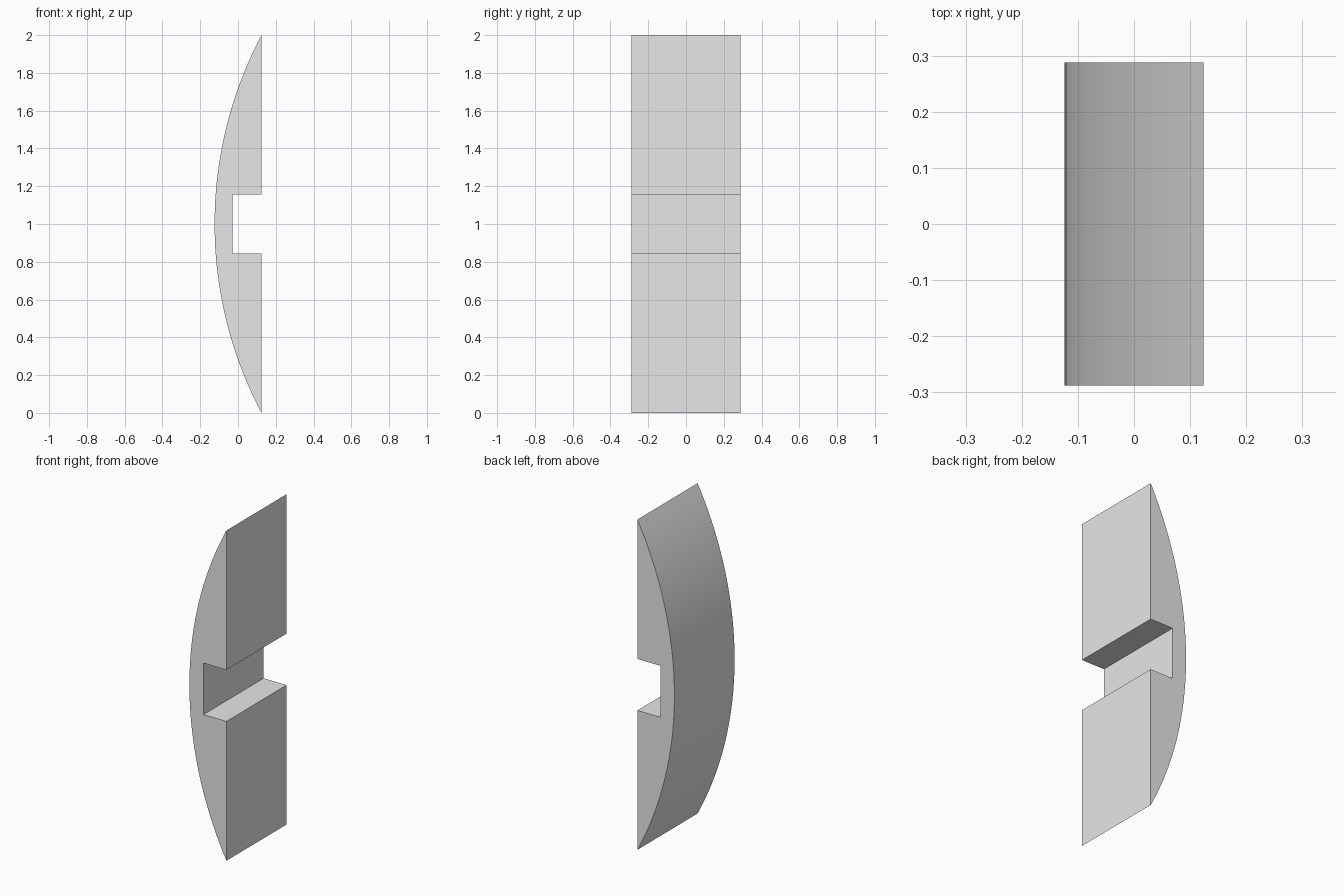
import bpy, bmesh, math

cube = bpy.data.objects.get("Cube")
if cube:
    bpy.data.objects.remove(cube, do_unlink=True)

WIDTH = 0.576            # extent along y
FLAT_X = 0.124           # flat side; the arc bulges to -FLAT_X
SLOT_X = -0.03           # floor of the slot
SLOT_HALF = 0.156        # half the slot height
MID_Z = 1.0
SEGMENTS = 48

# Plain grey material
grey = bpy.data.materials.new("light grey")
grey.use_nodes = True
colour = (0.8, 0.8, 0.8, 1.0)
grey.diffuse_color = colour
grey.node_tree.nodes["Principled BSDF"].inputs["Base Color"].default_value = colour

# Side profile: circular arc from top to bottom, then the slotted flat side
sagitta = 2 * FLAT_X
radius = (1 + sagitta ** 2) / (2 * sagitta)
centre_x = radius - FLAT_X
half_angle = math.asin(1 / radius)
profile = []
for i in range(SEGMENTS + 1):
    a = half_angle * (1 - 2 * i / SEGMENTS)
    profile.append((centre_x - radius * math.cos(a), MID_Z + radius * math.sin(a)))
low, high = MID_Z - SLOT_HALF, MID_Z + SLOT_HALF
profile += [(FLAT_X, low), (SLOT_X, low), (SLOT_X, high), (FLAT_X, high)]

# Extrude the profile through the width
bm = bmesh.new()
face = bm.faces.new([bm.verts.new((x, -WIDTH / 2, z)) for x, z in profile])
result = bmesh.ops.extrude_face_region(bm, geom=[face], use_keep_orig=True)
new_verts = [g for g in result["geom"] if isinstance(g, bmesh.types.BMVert)]
bmesh.ops.translate(bm, verts=new_verts, vec=(0, WIDTH, 0))
bmesh.ops.recalc_face_normals(bm, faces=bm.faces)
mesh = bpy.data.meshes.new("slotted_curved_block")
bm.to_mesh(mesh)
bm.free()
mesh.materials.append(grey)

block = bpy.data.objects.new("slotted_curved_block", mesh)
bpy.context.collection.objects.link(block)

# Smooth arc, sharp corners
bpy.ops.object.select_all(action="DESELECT")
block.select_set(True)
bpy.context.view_layer.objects.active = block
bpy.ops.object.shade_smooth_by_angle(angle=math.radians(30))
